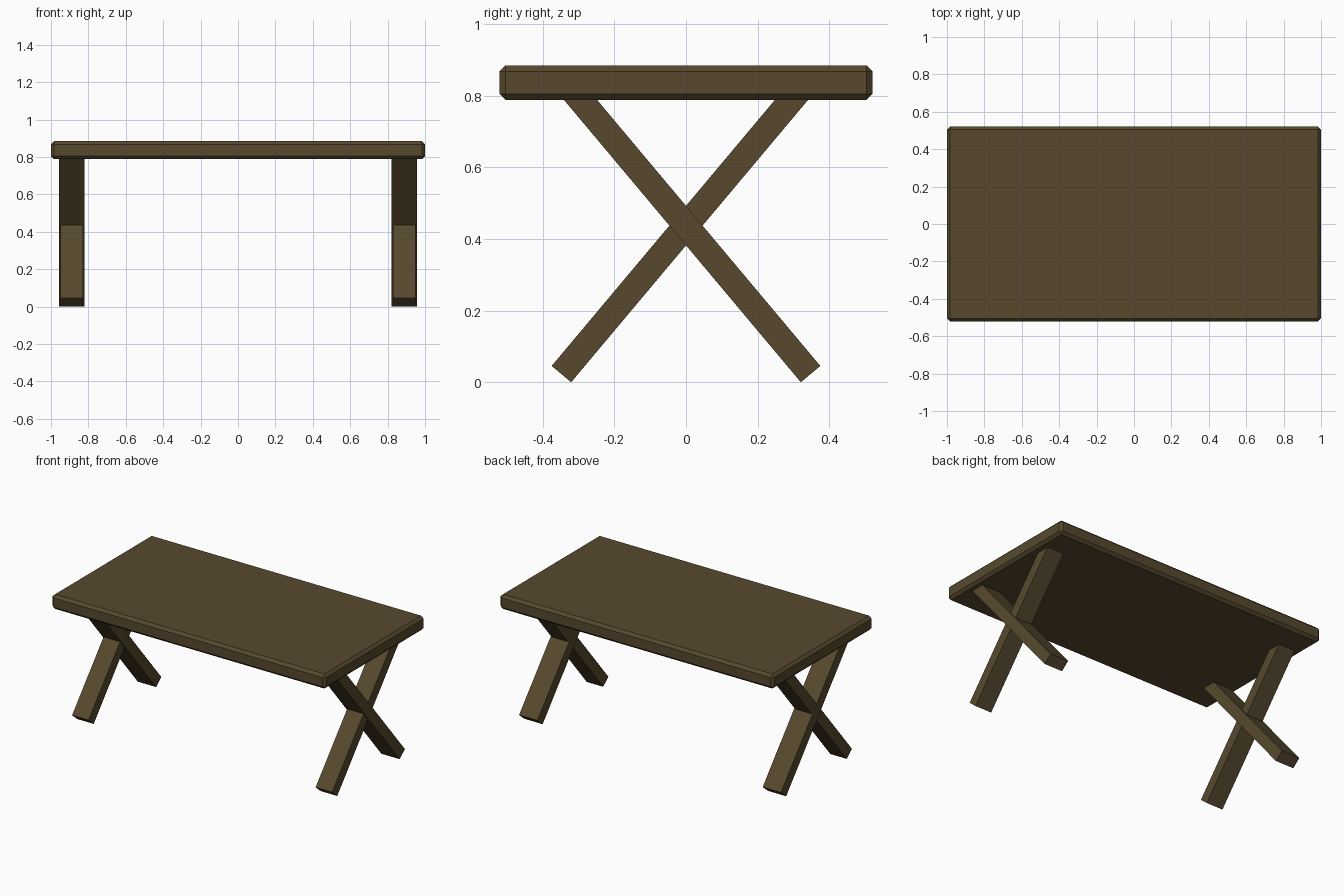
import bpy
import math

if "Cube" in bpy.data.objects:
    bpy.data.objects.remove(bpy.data.objects["Cube"])

wood = bpy.data.materials.new("dark_wood")
wood.diffuse_color = (0.095, 0.066, 0.027, 1)
wood.use_nodes = True
wood.node_tree.nodes["Principled BSDF"].inputs["Base Color"].default_value = wood.diffuse_color


def box(name, size, location, tilt=0.0):
    bpy.ops.mesh.primitive_cube_add(size=1, location=location)
    ob = bpy.context.object
    ob.name = name
    ob.scale = size
    bpy.ops.object.transform_apply(location=False, rotation=False, scale=True)
    ob.rotation_euler = (tilt, 0, 0)
    ob.data.materials.append(wood)
    return ob


# Table top with chamfered edges
top = box("table_top", (2.0, 1.042, 0.096), (0, 0, 0.836))
bevel = top.modifiers.new("chamfer", 'BEVEL')
bevel.width = 0.017
bevel.segments = 1

# Crossed legs at each end; one beam is slightly narrower where they cross
tilt = math.radians(40)
for side, x in (("left", -0.889), ("right", 0.889)):
    box(side + "_wide_leg", (0.134, 0.071, 1.082), (x, 0, 0.437), tilt)
    box(side + "_narrow_leg", (0.12, 0.071, 1.082), (x, 0, 0.437), -tilt)
